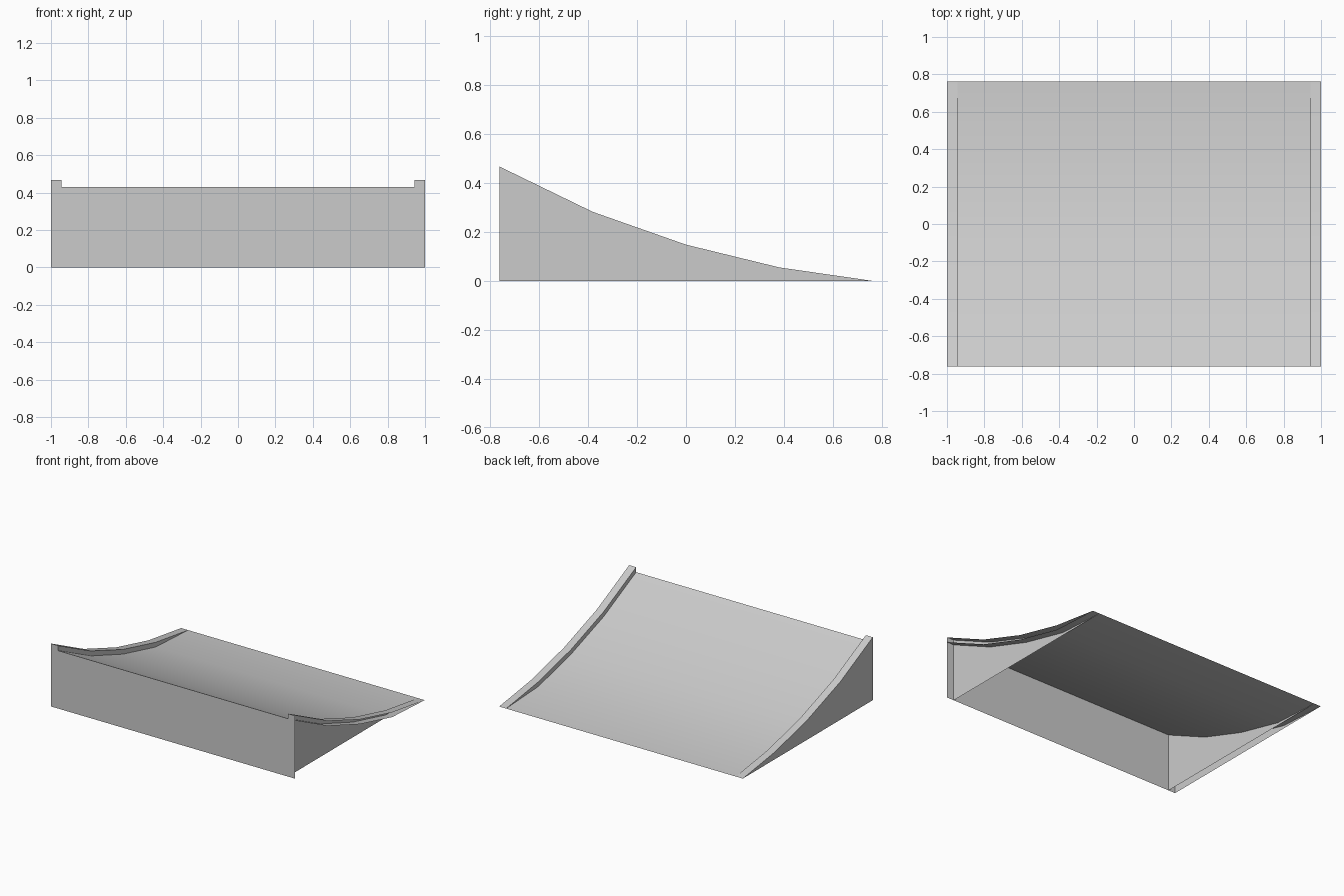
import bpy
import bmesh
from math import radians

cube = bpy.data.objects.get("Cube")
if cube:
    bpy.data.objects.remove(cube, do_unlink=True)

grey = bpy.data.materials.new("plain_grey")
grey.use_nodes = True
COLOUR = (0.6, 0.6, 0.6, 1)
grey.diffuse_color = COLOUR
grey.node_tree.nodes["Principled BSDF"].inputs["Base Color"].default_value = COLOUR

# Side profiles (y, z) from the tall front to the thin back edge
STATIONS = [-0.762, -0.381, 0, 0.381, 0.762]
RAIL = list(zip(STATIONS, [0.467, 0.282, 0.148, 0.055, 0]))
DECK = list(zip(STATIONS, [0.43, 0.245, 0.113, 0.02, 0]))
GROUND = [(y, 0) for y in STATIONS]
OUTER, INNER = 1, 0.943


def finish(name, bm):
    bmesh.ops.remove_doubles(bm, verts=bm.verts, dist=0.0001)
    mesh = bpy.data.meshes.new(name)
    bm.to_mesh(mesh)
    bm.free()
    mesh.materials.append(grey)
    obj = bpy.data.objects.new(name, mesh)
    bpy.context.collection.objects.link(obj)
    bpy.ops.object.select_all(action="DESELECT")
    obj.select_set(True)
    bpy.context.view_layer.objects.active = obj
    bpy.ops.object.shade_smooth_by_angle(angle=radians(30))


def sheet(name, x_a, profile_a, x_b, profile_b):
    """Span a sheet between two profiles; (lower, upper) order faces +x, (-x, +x) faces up."""
    bm = bmesh.new()
    a = [bm.verts.new((x_a, y, z)) for y, z in profile_a]
    b = [bm.verts.new((x_b, y, z)) for y, z in profile_b]
    for i in range(len(a) - 1):
        corners = [a[i], b[i], b[i + 1], a[i + 1]]
        if profile_a[i + 1] == profile_b[i + 1] and x_a == x_b:
            corners.pop()
        bm.faces.new(corners[::-1])
    finish(name, bm)


# Curved deck
sheet("deck", -OUTER, DECK, OUTER, DECK)

# Rails and inner walls on both sides
for side, s in (("right", -1), ("left", 1)):
    lo, hi = sorted((s * INNER, s * OUTER))
    sheet(side + "_rail_top", lo, RAIL, hi, RAIL)
    lower, upper = (DECK, RAIL) if s < 0 else (RAIL, DECK)
    sheet(side + "_rail_inside", s * INNER, lower, s * INNER, upper)
    lower, upper = (GROUND, DECK) if s > 0 else (DECK, GROUND)
    sheet(side + "_inner_wall", s * INNER, lower, s * INNER, upper)

# Outer wall, on one side only
sheet("right_outer_wall", -OUTER, RAIL, -OUTER, GROUND)

# Front panel with raised ends that close the rails
bm = bmesh.new()
front_y, rail_z = RAIL[0]
deck_z = DECK[0][1]
for x0, x1, top in ((-OUTER, -INNER, rail_z), (-INNER, INNER, deck_z), (INNER, OUTER, rail_z)):
    bm.faces.new([bm.verts.new((x, front_y, z))
                  for x, z in ((x0, 0), (x1, 0), (x1, top), (x0, top))])
finish("front_panel", bm)
